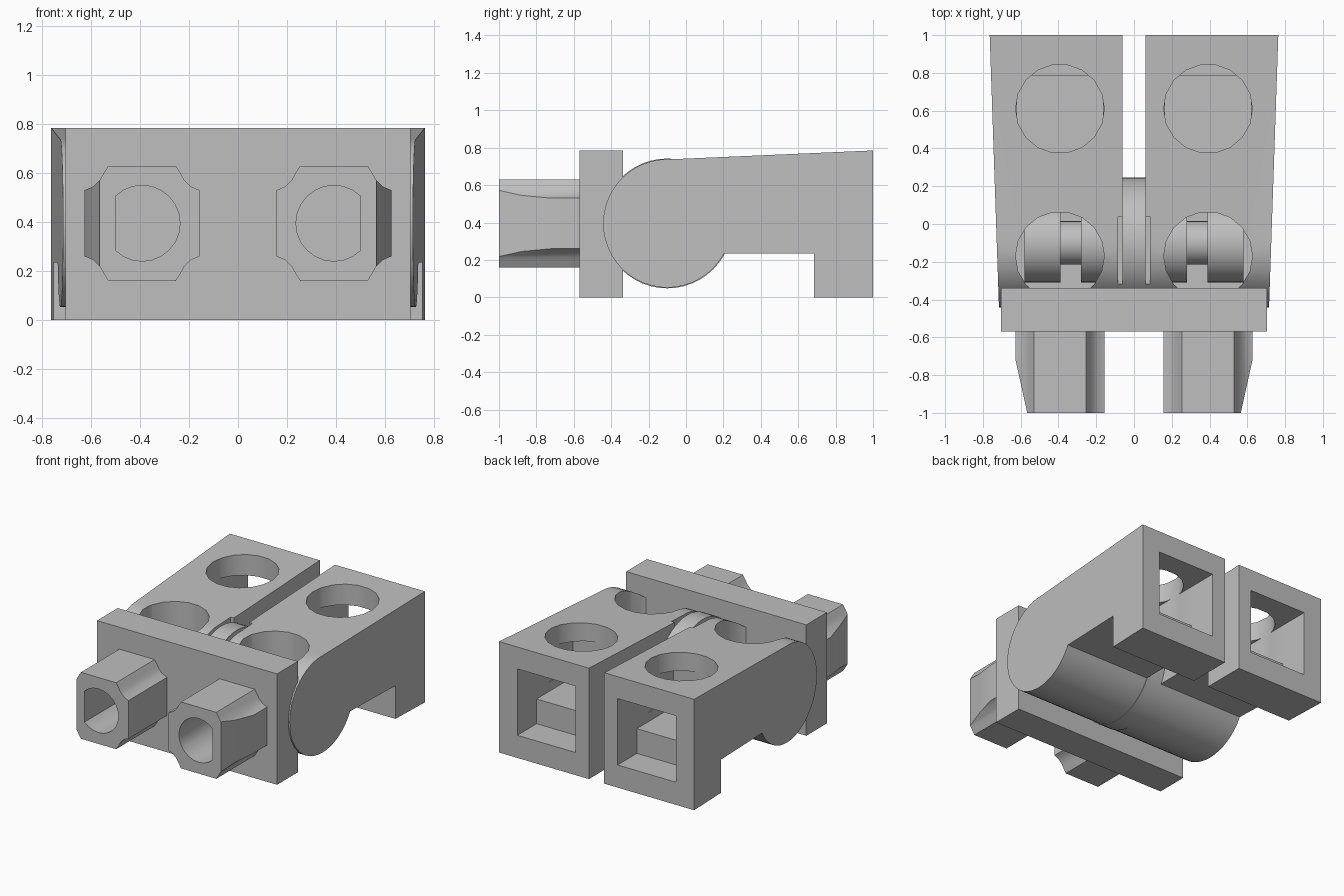
import bpy
import bmesh
from math import cos, sin, radians
from mathutils import Vector

if "Cube" in bpy.data.objects:
    bpy.data.objects.remove(bpy.data.objects["Cube"], do_unlink=True)

grey = bpy.data.materials.new("light grey")
grey.use_nodes = True
colour = (0.52, 0.52, 0.52, 1)
grey.diffuse_color = colour
grey.node_tree.nodes["Principled BSDF"].inputs["Base Color"].default_value = colour


def arc(cx, cy, r, start, end, steps):
    """Points along a circular arc, angles in degrees."""
    angles = [radians(start + (end - start) * i / steps) for i in range(steps + 1)]
    return [(cx + r * cos(a), cy + r * sin(a)) for a in angles]


def circle(cx, cy, r, sides):
    return arc(cx, cy, r, 0, 360, sides)[:-1]


def prism(name, points, axis, low, high):
    """Extrude a 2D outline along the chosen axis."""
    place = {"x": lambda p, d: (d, p[0], p[1]),
             "y": lambda p, d: (p[0], d, p[1]),
             "z": lambda p, d: (p[0], p[1], d)}[axis]
    bm = bmesh.new()
    face = bm.faces.new([bm.verts.new(place(p, low)) for p in points])
    out = bmesh.ops.extrude_face_region(bm, geom=[face])
    shift = Vector(place((0, 0), high - low))
    moved = [v for v in out["geom"] if isinstance(v, bmesh.types.BMVert)]
    bmesh.ops.translate(bm, verts=moved, vec=shift)
    bmesh.ops.recalc_face_normals(bm, faces=bm.faces)
    mesh = bpy.data.meshes.new(name)
    bm.to_mesh(mesh)
    bm.free()
    mesh.materials.append(grey)
    obj = bpy.data.objects.new(name, mesh)
    bpy.context.collection.objects.link(obj)
    return obj


def box(name, x, y, z):
    return prism(name, [(x[0], y[0]), (x[1], y[0]), (x[1], y[1]), (x[0], y[1])],
                 "z", z[0], z[1])


def finish(obj, cutters=(), mirror=False):
    """Cut, mirror, bake the modifiers and shade."""
    for cutter in cutters:
        cutter.hide_render = True
        mod = obj.modifiers.new("cut", "BOOLEAN")
        mod.operation = "DIFFERENCE"
        mod.solver = "EXACT"
        mod.object = cutter
    if mirror:
        mod = obj.modifiers.new("mirror", "MIRROR")
        mod.use_mirror_merge = False
    bpy.context.view_layer.update()
    graph = bpy.context.evaluated_depsgraph_get()
    obj_mesh = bpy.data.meshes.new_from_object(obj.evaluated_get(graph))
    obj.modifiers.clear()
    obj.data = obj_mesh
    for cutter in cutters:
        bpy.data.objects.remove(cutter, do_unlink=True)
    bpy.ops.object.select_all(action="DESELECT")
    obj.select_set(True)
    bpy.context.view_layer.objects.active = obj
    bpy.ops.object.shade_smooth_by_angle(angle=radians(30))


HINGE_Y, HINGE_Z, HINGE_R = -0.10, 0.395, 0.343
HOLE_X, HOLE_R = 0.392, 0.235

# Arms: rounded hinge end, rear foot, slightly flared outer side
profile = [(1, 0), (1, 0.785)]
profile += arc(HINGE_Y, HINGE_Z, HINGE_R, 88, 332, 32)
profile += [(0.685, 0.235), (0.685, 0)]
arms = prism("arms", profile, "x", 0.06, 0.7)
for v in arms.data.vertices:
    if v.co.x > 0.5:
        v.co.x = 0.73 + 0.034 * v.co.y
finish(arms, [
    prism("rear_hole", circle(HOLE_X, 0.61, HOLE_R, 18), "z", 0.4, 1),
    prism("front_hole", circle(HOLE_X, -0.17, HOLE_R, 18), "z", 0.28, 1),
    box("rear_window", (0.165, 0.62), (0.785, 1.1), (0.16, 0.63)),
    box("inner_shelf", (0.165, 0.62), (0.376, 0.8), (0.335, 0.63)),
    box("inner_relief", (0, 0.085), (-0.5, 0.04), (0.66, 1)),
], mirror=True)

# Hinge: central disc and a grooved barrel running through both arms
finish(prism("hinge_disc", circle(HINGE_Y, HINGE_Z, HINGE_R + 0.004, 48),
             "x", -0.06, 0.06))
for name, r, x0, x1 in (("inner_barrel", 0.21, 0.05, 0.28),
                        ("barrel_groove", 0.115, 0.27, 0.40),
                        ("outer_barrel", 0.21, 0.39, 0.58)):
    finish(prism(name, circle(HINGE_Y, HINGE_Z, r, 32), "x", x0, x1), mirror=True)


def socket_bore():
    """Round bore with a flat on its outer side."""
    return prism("bore", arc(HOLE_X, HINGE_Z, 0.155, 45, 315, 18), "y", -1.1, -0.5)


# Front plate
plate = box("front_plate", (-0.705, 0.705), (-0.57, -0.338), (0, 0.785))
finish(plate)

# Front sockets: square section with coved corners, outer side tapering forward
half = 0.235
section = []
for sx, sz in ((1, 1), (-1, 1), (-1, -1), (1, -1)):
    cove = [(half, 0.135), (0.2, 0.15), (0.172, 0.178), (0.157, 0.205), (0.138, half)]
    corner = [(HOLE_X + sx * x, HINGE_Z + sz * z) for x, z in cove]
    section += corner if sx * sz > 0 else corner[::-1]
sockets = prism("front_sockets", section, "y", -1, -0.56)
taper = prism("taper", [(0.543, -1.1), (0.9, -1.1), (0.9, -0.5), (0.676, -0.5)],
              "z", -0.1, 1)
finish(sockets, [taper, socket_bore()], mirror=True)
